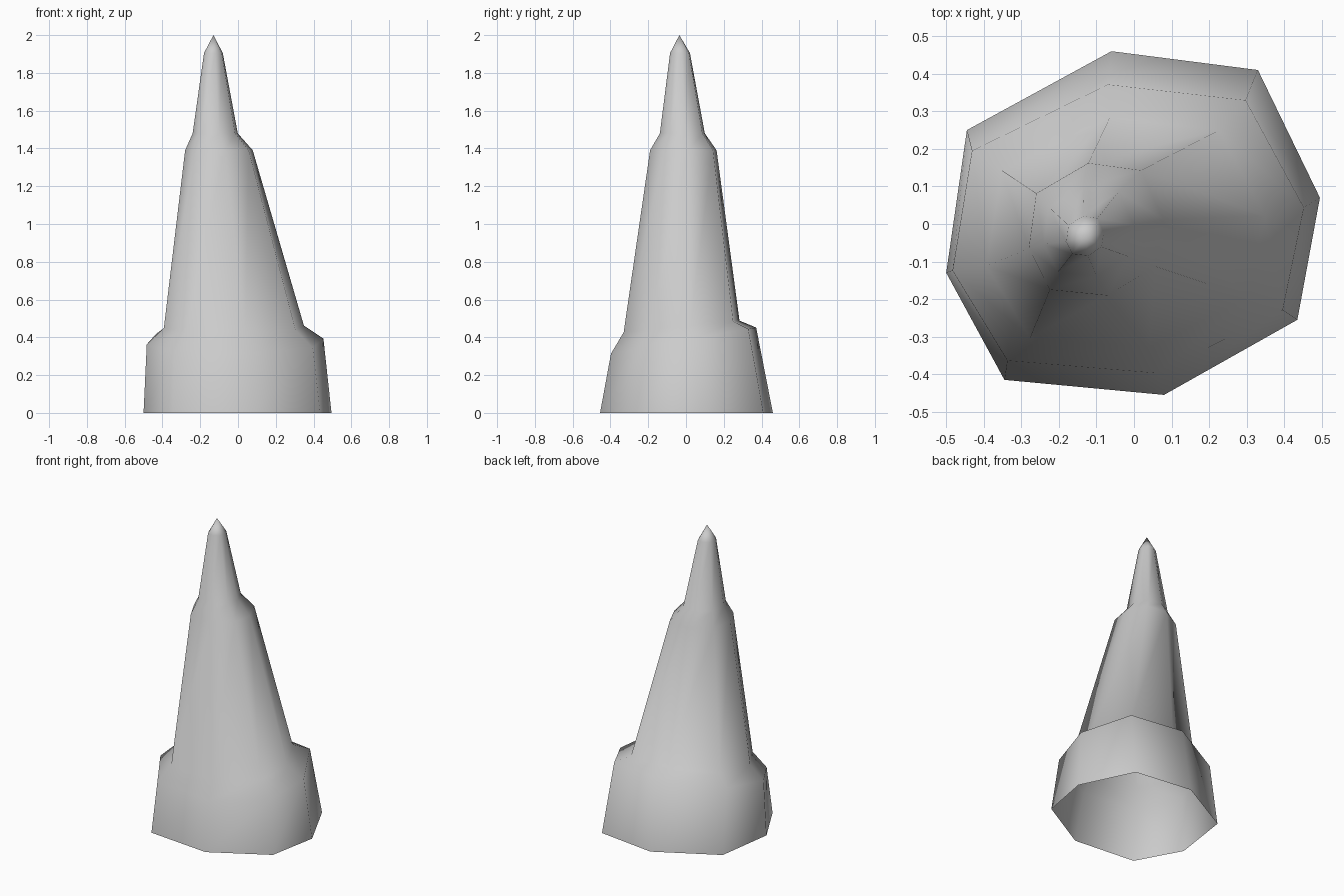
import bpy
import bmesh

cube = bpy.data.objects.get("Cube")
if cube:
    bpy.data.objects.remove(cube, do_unlink=True)

# Single stone grey
grey = bpy.data.materials.new("stone_grey")
grey.use_nodes = True
colour = (0.6, 0.6, 0.6, 1.0)
grey.diffuse_color = colour
grey.node_tree.nodes["Principled BSDF"].inputs["Base Color"].default_value = colour

# Irregular eight-sided footprint, counter-clockwise from the front
footprint = [(0.08, -0.455), (0.435, -0.255), (0.495, 0.07), (0.33, 0.41),
             (-0.06, 0.46), (-0.445, 0.25), (-0.5, -0.13), (-0.345, -0.415)]

# Rings: centre x, centre y, scale x, scale y, height, tilt towards the back
rings = [
    (0, 0, 1, 1, 0, 0),                              # open foot
    (-0.013, -0.015, 0.94, 0.84, 0.385, 0.18),       # base shoulder
    (-0.02, -0.025, 0.745, 0.67, 0.46, 0.1),         # body foot
    (-0.1, -0.015, 0.36, 0.385, 1.39, 0),            # body shoulder
    (-0.12, -0.02, 0.24, 0.26, 1.48, 0),             # spike foot
    (-0.13, -0.032, 0.1, 0.115, 1.905, 0),           # spike shoulder
]

bm = bmesh.new()
loops = []
for cx, cy, sx, sy, z, tilt in rings:
    loops.append([bm.verts.new((cx + x * sx, cy + y * sy, z + tilt * (cy + y * sy)))
                  for x, y in footprint])

# Skin the rings, then close the point
n = len(footprint)
for low, high in zip(loops, loops[1:]):
    for i in range(n):
        j = (i + 1) % n
        bm.faces.new((low[i], low[j], high[j], high[i]))
tip = bm.verts.new((-0.13, -0.035, 2))
for i in range(n):
    bm.faces.new((loops[-1][i], loops[-1][(i + 1) % n], tip))

for face in bm.faces:
    face.smooth = True
mesh = bpy.data.meshes.new("spire")
bm.to_mesh(mesh)
bm.free()
mesh.materials.append(grey)
spire = bpy.data.objects.new("spire", mesh)
bpy.context.collection.objects.link(spire)
